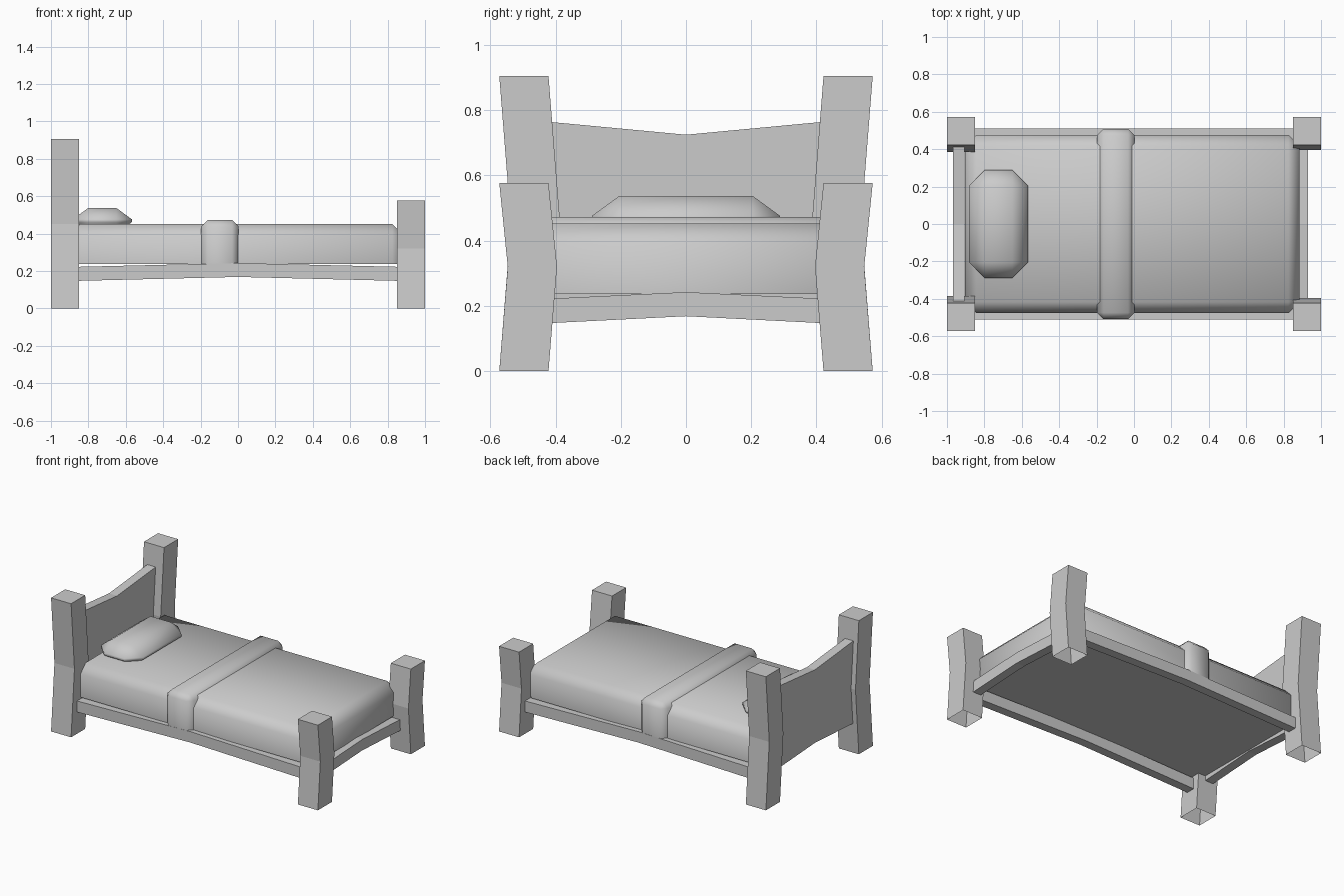
import bpy, bmesh, math

if "Cube" in bpy.data.objects:
    bpy.data.objects.remove(bpy.data.objects["Cube"])


def finish(name, bm):
    bmesh.ops.recalc_face_normals(bm, faces=bm.faces)
    mesh = bpy.data.meshes.new(name)
    bm.to_mesh(mesh)
    bm.free()
    ob = bpy.data.objects.new(name, mesh)
    bpy.context.collection.objects.link(ob)
    return ob


def loft(name, sections, cap_start=True):
    """Join a row of four-cornered sections into a flat-faced bar."""
    bm = bmesh.new()
    rings = [[bm.verts.new(p) for p in s] for s in sections]
    for a, b in zip(rings, rings[1:]):
        for i in range(4):
            j = (i + 1) % 4
            bm.faces.new((a[i], a[j], b[j], b[i]))
    bm.faces.new(rings[-1])
    if cap_start:
        bm.faces.new(rings[0])
    return finish(name, bm)


def post(name, x0, x1, side, height, mid_z, bend):
    """Post bent inwards at mid height, open at the foot."""
    rows = []
    for z, d in ((0, 0), (mid_z, bend), (height, 0)):
        y0, y1 = side * (0.422 - d), side * (0.573 - d)
        rows.append([(x0, y0, z), (x1, y0, z), (x1, y1, z), (x0, y1, z)])
    loft(name, rows, cap_start=False)


def board(name, axis, half, c0, c1, end, mid):
    """Board along an axis; end and mid are its (bottom, top) heights."""
    rows = []
    for t, (lo, hi) in ((-half, end), (0, mid), (half, end)):
        ring = [(c0, lo), (c1, lo), (c1, hi), (c0, hi)]
        rows.append([(t, c, z) if axis == 'x' else (c, t, z) for c, z in ring])
    loft(name, rows)


def cushion(name, lo, hi, bevel, z_scale=1.0, keep_bottom=True, segments=1):
    """Smooth chamfered box; z_scale squashes the chamfer vertically."""
    bm = bmesh.new()
    bmesh.ops.create_cube(bm, size=1)
    for v in bm.verts:
        for i in range(3):
            v.co[i] = lo[i] if v.co[i] < 0 else hi[i]
        v.co.z /= z_scale
    bottom = lo[2] / z_scale + 1e-4
    edges = [e for e in bm.edges
             if not (keep_bottom and all(v.co.z < bottom for v in e.verts))]
    bmesh.ops.bevel(bm, geom=edges, offset=bevel, segments=segments,
                    profile=0.5, affect='EDGES', clamp_overlap=True)
    for v in bm.verts:
        v.co.z *= z_scale
    ob = finish(name, bm)
    bpy.ops.object.select_all(action='DESELECT')
    ob.select_set(True)
    bpy.context.view_layer.objects.active = ob
    bpy.ops.object.shade_smooth_by_angle(angle=math.radians(60))


# Posts and side rails, left and right
RAIL_END, RAIL_MID = (0.147, 0.222), (0.168, 0.242)
for label, s in (("front", -1), ("back", 1)):
    post(label + "_head_post", -1.0, -0.85, s, 0.905, 0.45, 0.036)
    post(label + "_foot_post", 0.85, 1.0, s, 0.577, 0.32, 0.026)
    board(label + "_side_rail", 'x', 0.86, s * 0.45, s * 0.51, RAIL_END, RAIL_MID)

# Foot rail and headboard
board("foot_rail", 'y', 0.415, 0.87, 0.93, RAIL_END, RAIL_MID)
board("headboard", 'y', 0.415, -0.967, -0.905, (0.205, 0.764), (0.23, 0.725))

# Bedding
cushion("mattress", (-0.903, -0.477, 0.236), (0.885, 0.477, 0.452), 0.06)
cushion("blanket_fold", (-0.197, -0.509, 0.238), (0.003, 0.509, 0.473), 0.035)
cushion("pillow", (-0.883, -0.288, 0.40), (-0.568, 0.288, 0.537), 0.083,
        z_scale=0.73, keep_bottom=False)
